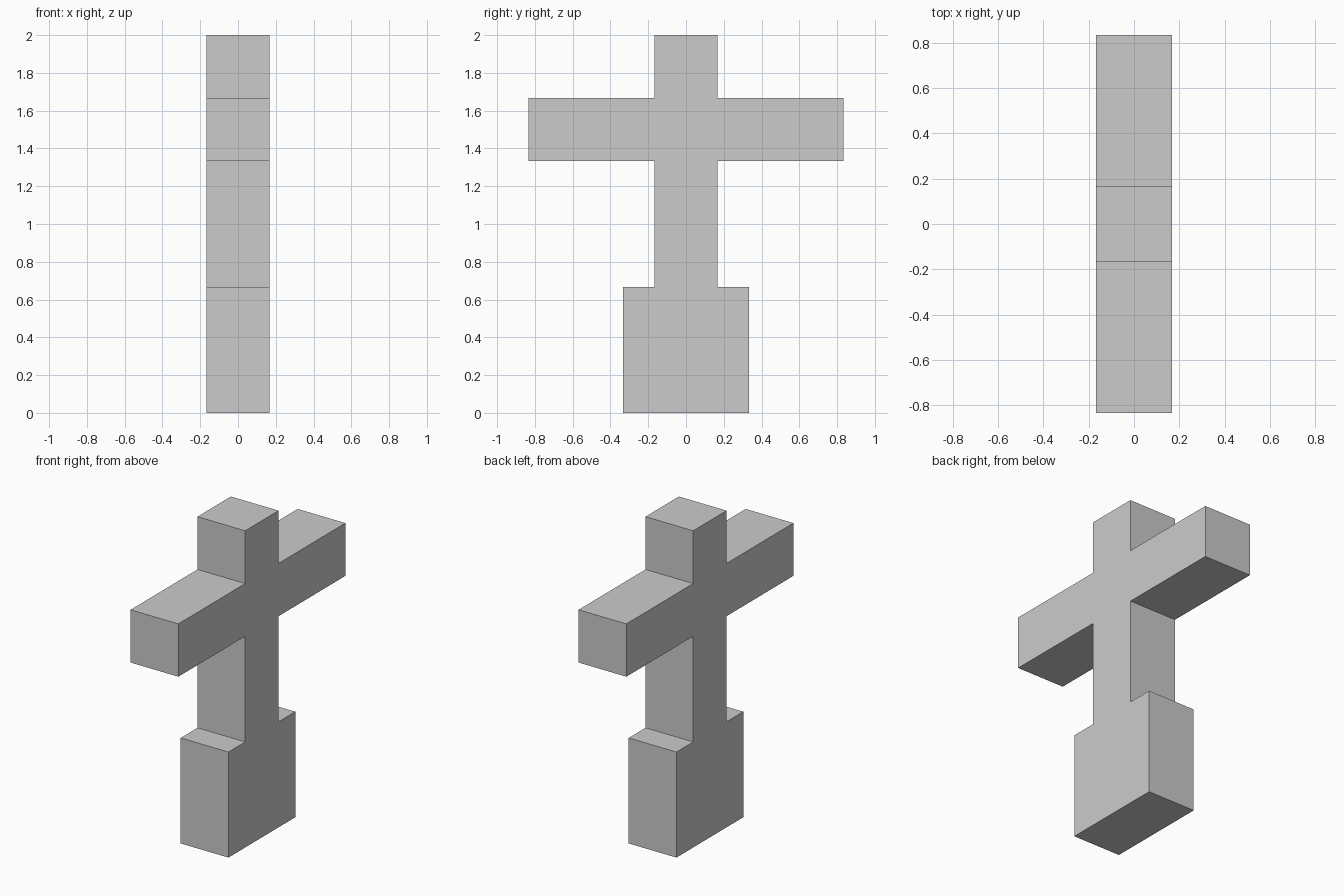
import bpy, bmesh

if "Cube" in bpy.data.objects:
    bpy.data.objects.remove(bpy.data.objects["Cube"])

U = 1 / 6  # half thickness of every bar

# Grey stone material
stone = bpy.data.materials.new("grey_stone")
stone.diffuse_color = (0.6, 0.6, 0.6, 1)
stone.use_nodes = True
stone.node_tree.nodes["Principled BSDF"].inputs["Base Color"].default_value = stone.diffuse_color

# Right half of the outline (y, z), bottom to top: plinth, shaft, arm, head
half = [(2*U, 0), (2*U, 4*U), (U, 4*U), (U, 8*U),
        (5*U, 8*U), (5*U, 10*U), (U, 10*U), (U, 12*U)]
outline = half + [(-y, z) for y, z in reversed(half)]

# Extrude the mirrored outline along x
bm = bmesh.new()
face = bm.faces.new([bm.verts.new((-U, y, z)) for y, z in outline])
extruded = bmesh.ops.extrude_face_region(bm, geom=[face], use_keep_orig=True)
moved = [g for g in extruded["geom"] if isinstance(g, bmesh.types.BMVert)]
bmesh.ops.translate(bm, verts=moved, vec=(2*U, 0, 0))
bmesh.ops.recalc_face_normals(bm, faces=bm.faces)

mesh = bpy.data.meshes.new("cross_marker")
bm.to_mesh(mesh)
bm.free()
mesh.materials.append(stone)
bpy.context.collection.objects.link(bpy.data.objects.new("cross_marker", mesh))
